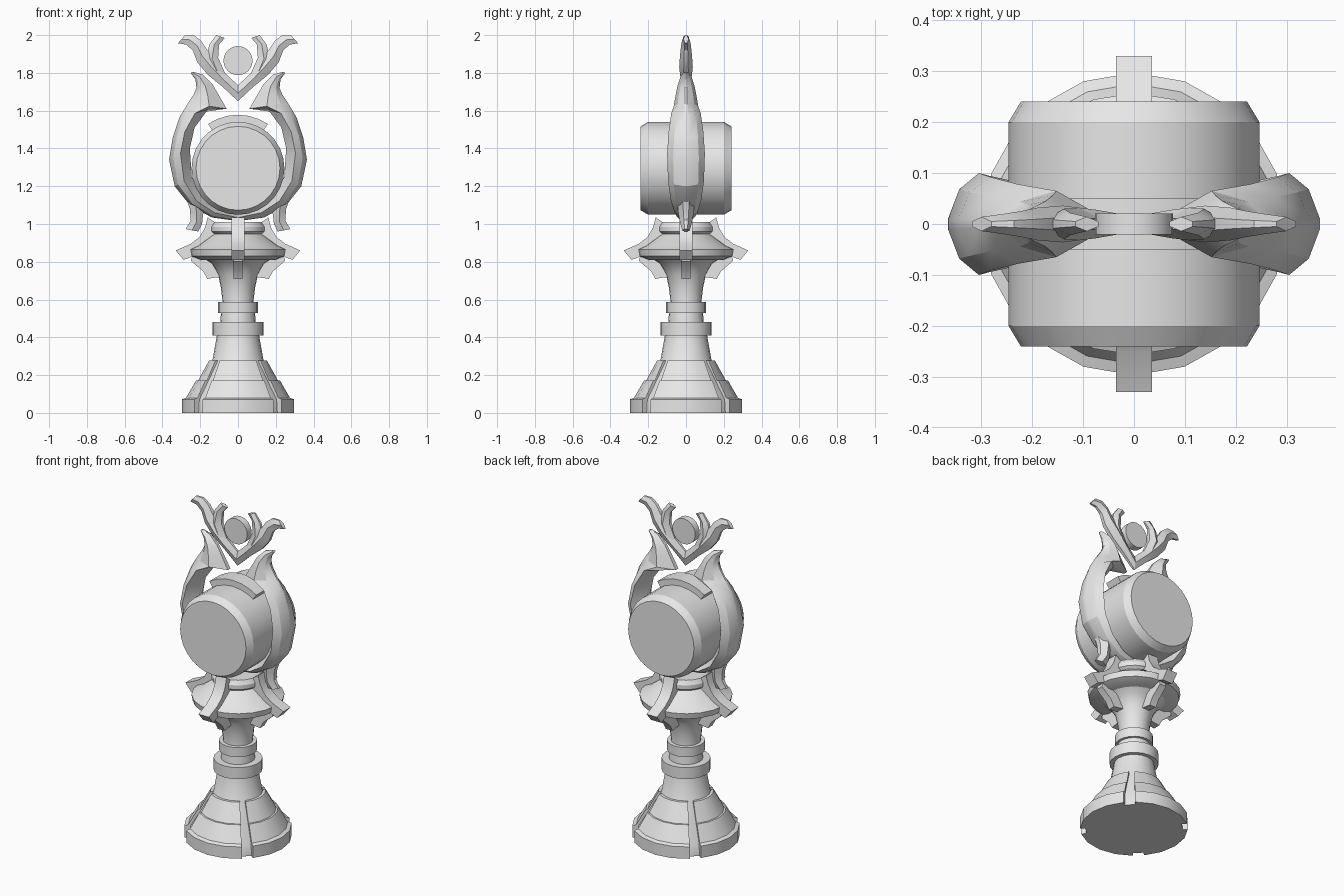
import bpy, bmesh
from math import sin, cos, pi, radians
from mathutils import Matrix, Vector

cube = bpy.data.objects.get("Cube")
if cube:
    bpy.data.objects.remove(cube, do_unlink=True)

grey = bpy.data.materials.new("pale_grey")
grey.use_nodes = True
grey.diffuse_color = (0.8, 0.8, 0.8, 1)
grey.node_tree.nodes["Principled BSDF"].inputs["Base Color"].default_value = (0.8, 0.8, 0.8, 1)


def finish(name, bm, angle=30):
    """Clean the mesh, make the object and shade it with sharp edges kept."""
    bmesh.ops.remove_doubles(bm, verts=bm.verts, dist=1e-5)
    bmesh.ops.recalc_face_normals(bm, faces=bm.faces)
    mesh = bpy.data.meshes.new(name)
    bm.to_mesh(mesh)
    bm.free()
    mesh.materials.append(grey)
    ob = bpy.data.objects.new(name, mesh)
    bpy.context.collection.objects.link(ob)
    bpy.ops.object.select_all(action='DESELECT')
    ob.select_set(True)
    bpy.context.view_layer.objects.active = ob
    bpy.ops.object.shade_smooth_by_angle(angle=radians(angle))
    return ob


def skin(bm, rings, closed=False, caps=True):
    """Join rings of points with quads."""
    vs = [[bm.verts.new(p) for p in ring] for ring in rings]
    n = len(vs[0])
    pairs = list(zip(vs, vs[1:])) + ([(vs[-1], vs[0])] if closed else [])
    for a, b in pairs:
        for i in range(n):
            j = (i + 1) % n
            bm.faces.new((a[i], a[j], b[j], b[i]))
    if caps and not closed:
        bm.faces.new(vs[0])
        bm.faces.new(vs[-1])


def lathe(name, profile, seg=20, matrix=None):
    """Full turn of an open (radius, z) profile with flat end caps."""
    bm = bmesh.new()
    skin(bm, [[(r * cos(2 * pi * i / seg), r * sin(2 * pi * i / seg), z)
               for i in range(seg)] for r, z in profile])
    if matrix:
        bm.transform(matrix)
    return finish(name, bm)


def sector(name, profile, mid, half, seg=4, matrix=None):
    """Part turn of a closed (radius, z) profile around the angle mid."""
    bm = bmesh.new()
    angles = [radians(mid - half + 2 * half * i / seg) for i in range(seg + 1)]
    skin(bm, [[(r * cos(a), r * sin(a), z) for r, z in profile] for a in angles])
    if matrix:
        bm.transform(matrix)
    return finish(name, bm)


def blade(name, stations, section, side):
    """Loft a ridged blade through (inner x, z, outer x, z, half depth)."""
    loop = [(t, k) for t, k in section] + [(t, -k) for t, k in reversed(section)]
    bm = bmesh.new()
    rings = []
    for xi, zi, xo, zo, h in stations:
        a, b = Vector((side * xi, 0, zi)), Vector((side * xo, 0, zo))
        rings.append([a.lerp(b, t) + Vector((0, k * h, 0)) for t, k in loop])
    skin(bm, rings)
    return finish(name, bm, 25)


def plate(name, outline, width, angle):
    """Extrude an (r, z) outline to a width and turn it about the stand."""
    bm = bmesh.new()
    skin(bm, [[(r, y, z) for r, z in outline] for y in (-width / 2, width / 2)])
    bm.transform(Matrix.Rotation(radians(angle), 4, 'Z'))
    return finish(name, bm)


# Stand: base cone, collars, flared neck, disc and cap
lathe("base_cone", [(.27, 0), (.265, .07), (.135, .28), (.11, .42)])
lathe("lower_collar", [(.135, .41), (.135, .48)])
lathe("neck", [(.095, .47), (.09, .53), (.082, .59), (.09, .66), (.105, .73),
               (.14, .79), (.2, .83)])
lathe("upper_collar", [(.105, .53), (.105, .588)])
lathe("disc", [(.2, .81), (.25, .83), (.257, .865), (.215, .885), (.14, .94), (.12, .95)])
lathe("cap", [(.115, .935), (.145, .96), (.145, .985), (.13, 1.01)])

lower_panel = [(.15, 0), (.297, 0), (.297, .072), (.275, .08), (.222, .172), (.15, .172)]
upper_panel = [(.11, .15), (.212, .17), (.153, .278), (.11, .278)]
hook = [(.11, 1.0), (.16, 1.035), (.175, .98), (.205, .93), (.25, .895), (.33, .86),
        (.288, .81), (.25, .825), (.18, .87), (.13, .93)]
fin = [(.09, .72), (.163, .71), (.185, .75), (.25, .805), (.24, .84), (.13, .84)]
for i, place in enumerate(("left", "back", "right", "front")):
    turn = 90 * i
    sector(place + "_lower_base_panel", lower_panel, turn, 39)
    sector(place + "_upper_base_panel", upper_panel, turn, 39)
    plate(place + "_hook", hook, .07, turn)
    plate(place + "_fin", fin, .045, turn)

# Barrel lying front to back, with a band over its top
lay = Matrix.Translation((0, 0, 1.295)) @ Matrix.Rotation(pi / 2, 4, 'X')
lathe("barrel", [(.222, -.24), (.246, -.2), (.246, .2), (.222, .24)], 28, lay)
sector("top_band", [(.22, -.05), (.283, -.05), (.283, .05), (.22, .05)], 90, 34, 6, lay)

# Curved arms, tails and crown horns, mirrored left and right
arm = [(.235, 1.805, .25, 1.80, .012), (.185, 1.79, .225, 1.765, .03),
       (.135, 1.74, .22, 1.72, .045), (.10, 1.68, .235, 1.685, .055),
       (.06, 1.61, .265, 1.64, .065), (.16, 1.605, .31, 1.565, .078),
       (.23, 1.51, .345, 1.46, .092), (.255, 1.40, .365, 1.34, .1),
       (.245, 1.25, .335, 1.20, .095), (.19, 1.14, .255, 1.10, .08),
       (.11, 1.08, .14, 1.035, .06), (0, 1.05, 0, 1.015, .045)]
tail = [(.17, 1.10, .28, 1.15, .045), (.185, 1.05, .255, 1.08, .042),
        (.19, 1.00, .25, 1.02, .032), (.21, .96, .277, .973, .02)]
outer_horn = [(0, 1.735, 0, 1.65, .015), (.07, 1.80, .08, 1.725, .028),
              (.12, 1.87, .16, 1.79, .036), (.165, 1.925, .215, 1.855, .032),
              (.195, 1.97, .24, 1.92, .026), (.235, 2.0, .275, 1.95, .02),
              (.28, 2.0, .318, 1.957, .014)]
inner_horn = [(.06, 1.78, .14, 1.79, .03), (.105, 1.88, .17, 1.87, .03),
              (.10, 1.95, .152, 1.95, .022), (.07, 1.985, .115, 2.0, .014)]
arm_section = [(0, .2), (.45, 1), (.8, .68), (1, .1)]
horn_section = [(0, .35), (.5, 1), (1, .35)]
for side, place in ((1, "left"), (-1, "right")):
    blade(place + "_arm", arm, arm_section, side)
    blade(place + "_tail", tail, horn_section, side)
    blade(place + "_outer_horn", outer_horn, horn_section, side)
    blade(place + "_inner_horn", inner_horn, horn_section, side)

# Round gem held between the horns
lathe("gem", [(.077, -.021), (.077, .021)], 24,
      Matrix.Translation((0, 0, 1.865)) @ Matrix.Rotation(pi / 2, 4, 'X'))
